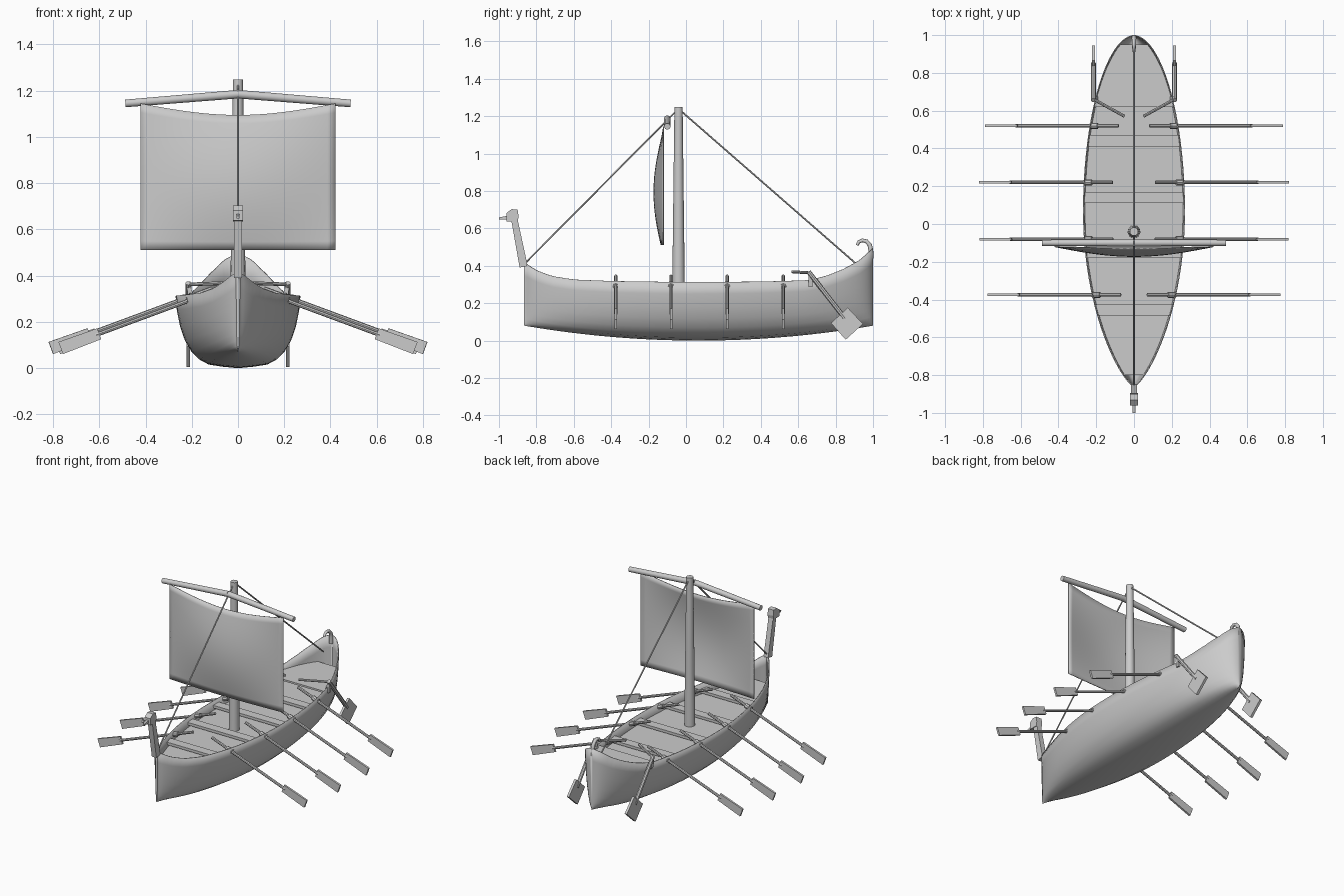
import bpy, bmesh, math
from mathutils import Vector

if "Cube" in bpy.data.objects:
    bpy.data.objects.remove(bpy.data.objects["Cube"])

grey = bpy.data.materials.new("plain grey")
grey.diffuse_color = (0.6, 0.6, 0.6, 1)
grey.use_nodes = True
grey.node_tree.nodes["Principled BSDF"].inputs["Base Color"].default_value = grey.diffuse_color


def finish(name, bm, smooth=None):
    bmesh.ops.recalc_face_normals(bm, faces=bm.faces[:])
    me = bpy.data.meshes.new(name)
    bm.to_mesh(me)
    bm.free()
    ob = bpy.data.objects.new(name, me)
    bpy.context.collection.objects.link(ob)
    me.materials.append(grey)
    if smooth:
        bpy.ops.object.select_all(action='DESELECT')
        bpy.context.view_layer.objects.active = ob
        ob.select_set(True)
        bpy.ops.object.shade_smooth_by_angle(angle=math.radians(smooth))
    return ob


def loft(name, rings, closed=True, caps=True, smooth=None):
    """Skin a list of equally long point rings."""
    bm = bmesh.new()
    vs = [[bm.verts.new(p) for p in r] for r in rings]
    n = len(rings[0])
    for a, b in zip(vs, vs[1:]):
        for i in range(n if closed else n - 1):
            j = (i + 1) % n
            bm.faces.new((a[i], a[j], b[j], b[i]))
    if caps:
        bm.faces.new(vs[0])
        bm.faces.new(vs[-1])
    return finish(name, bm, smooth)


def rod(name, p, q, r1, r2=None, sides=10):
    p, q = Vector(p), Vector(q)
    r2 = r1 if r2 is None else r2
    d = (q - p).normalized()
    u = d.orthogonal().normalized()
    v = d.cross(u)
    ang = [2 * math.pi * i / sides for i in range(sides)]
    ring = lambda c, r: [c + (u * math.cos(a) + v * math.sin(a)) * r for a in ang]
    return loft(name, [ring(p, r1), ring(q, r2)], smooth=40)


def bar(name, p, q, side, w1, w2, t):
    """Flat plank from p to q: width w1 to w2 across, thickness t along side."""
    p, q, s = Vector(p), Vector(q), Vector(side).normalized()
    u = (q - p).cross(s).normalized()
    ring = lambda c, w: [c + u * a * w / 2 + s * b * t / 2
                         for a, b in ((1, 1), (-1, 1), (-1, -1), (1, -1))]
    return loft(name, [ring(p, w1), ring(q, w2)])


# Hull lines
Y0, Y1 = -0.865, 1.0
SHEER = [(-.865, .415), (-.8, .375), (-.72, .345), (-.6, .326), (-.4, .318), (0, .312),
         (.4, .315), (.65, .322), (.75, .345), (.85, .385), (.93, .43), (1.0, .49)]
SECTION = [(0, 0), (.25, .02), (.47, .05), (.62, .12), (.74, .22), (.85, .38),
           (.93, .58), (.98, .8), (1, 1)]


def station(y):
    return (y - (Y0 + Y1) / 2) / ((Y1 - Y0) / 2)


def half_width(y):
    t = station(y)
    return max(0.27 * max(0, 1 - t * t) ** (0.75 if t < 0 else 0.52), 0.008)


def sheer(y):
    for (a, za), (b, zb) in zip(SHEER, SHEER[1:]):
        if y <= b:
            return za + (zb - za) * (y - a) / (b - a)
    return SHEER[-1][1]


def hull_at(y, z):
    """Half width of the hull at a height."""
    lo = 0.08 * station(y) ** 2
    f = (z - lo) / (sheer(y) - lo)
    for (xa, fa), (xb, fb) in zip(SECTION, SECTION[1:]):
        if f <= fb:
            return half_width(y) * (xa + (xb - xa) * (f - fa) / (fb - fa))
    return half_width(y)


# Hull shell
rings = []
N = 48
for i in range(N + 1):
    y = (Y0 + Y1) / 2 - (Y1 - Y0) / 2 * math.cos(math.pi * i / N)
    w, lo, hi = half_width(y), 0.08 * station(y) ** 2, sheer(y)
    half = [(x * w, y, lo + (hi - lo) * f) for x, f in SECTION]
    rings.append([(-x, yy, z) for x, yy, z in half[:0:-1]] + half)
hull = loft("hull", rings, closed=False, smooth=45)
sol = hull.modifiers.new("wall", 'SOLIDIFY')
sol.thickness = 0.006
sol.offset = -1


# Decks
def deck(name, a, b, z, t, n=30):
    rs = []
    for i in range(n + 1):
        y = a + (b - a) * i / n
        x = hull_at(y, z) - 0.004
        rs.append([(-x, y, z), (x, y, z), (x, y, z - t), (-x, y, z - t)])
    loft(name, rs)


deck("main_deck", -0.8, 0.95, 0.255, 0.012)
deck("stern_deck", 0.62, 0.95, 0.312, 0.012, 16)

# Rowing benches
for y in (-0.455, -0.15, 0.14, 0.44):
    deck("bench", y - 0.03, y + 0.03, 0.288, 0.018, 2)

# Mast, yard and stays
rod("mast", (0, -.04, .245), (0, -.04, 1.248), .034, .022, 16)
for s in (-1, 1):
    rod("yard_arm", (0, -.1, 1.185), (s * .487, -.1, 1.145), .019, .017, 12)
rod("forestay", (0, -.045, 1.235), (0, -.862, .412), .005, sides=6)
rod("backstay", (0, -.035, 1.235), (0, .905, .415), .005, sides=6)

# Sail, bellied forward with a sagging head
rows = []
for j in range(17):
    v = j / 16
    row = []
    for i in range(25):
        u = i / 24
        top = 1.145 - 0.05 * math.sin(math.pi * u)
        row.append((-.422 + .844 * u,
                    -.122 - .052 * math.sin(math.pi * u) * math.sin(math.pi * (.08 + .87 * v)),
                    .51 + (top - .51) * v))
    rows.append(row)
sail = loft("sail", rows, closed=False, caps=False, smooth=60)
sail.modifiers.new("cloth", 'SOLIDIFY').thickness = 0.005

for s in (-1, 1):
    # Oars with upright blades and a collar at the rail
    for y in (-.375, -.08, .22, .52):
        off = half_width(y) - .268
        at = lambda x: (s * (x + off), y, .345 - .37 * (x - .115))
        rod("oar_shaft", at(.115), at(.66), .009, sides=8)
        bar("oar_blade", at(.645), at(.812), (0, 1, 0), .05, .056, .013)
        rod("oar_collar", at(.225), at(.265), .016, sides=8)
    # Steering oar and tiller
    x = s * .215
    rod("steering_shaft", (x, .655, .368), (x, .85, .118), .013, sides=8)
    bar("steering_blade", (x, .82, .135), (x, .90, .047), (1, 0, 0), .122, .125, .016)
    rod("tiller", (s * .222, .665, .362), (s * .05, .57, .368), .008, sides=8)
    bar("steering_bracket", (s * .2, .665, .29), (s * .215, .665, .36), (0, 1, 0), .03, .014, .02)

# Bow figurehead: neck, head, muzzle and horns
bar("figure_neck", (0, -.868, .395), (0, -.917, .645), (1, 0, 0), .044, .034, .034)
head = [(-.96, .638), (-.9, .635), (-.895, .662), (-.9, .7), (-.932, .703), (-.96, .682)]
loft("figure_head", [[(x, y, z) for y, z in head] for x in (-.021, .021)])
bar("figure_muzzle", (0, -.95, .658), (0, -1.0, .653), (1, 0, 0), .02, .012, .014)

# Curled stern post
path = [(.988, .44), (.988, .485), (.982, .512), (.965, .531), (.943, .536), (.924, .528), (.914, .51)]
rings = []
for i, (y, z) in enumerate(path):
    a, b = path[max(i - 1, 0)], path[min(i + 1, len(path) - 1)]
    d = Vector((0, b[0] - a[0], b[1] - a[1])).normalized()
    n = d.cross(Vector((1, 0, 0)))
    r = .014 - .001 * i
    rings.append([Vector((0, y, z)) + Vector((1, 0, 0)) * r * math.cos(k * math.pi / 4)
                  + n * r * math.sin(k * math.pi / 4) for k in range(8)])
loft("stern_curl", rings, smooth=50)
